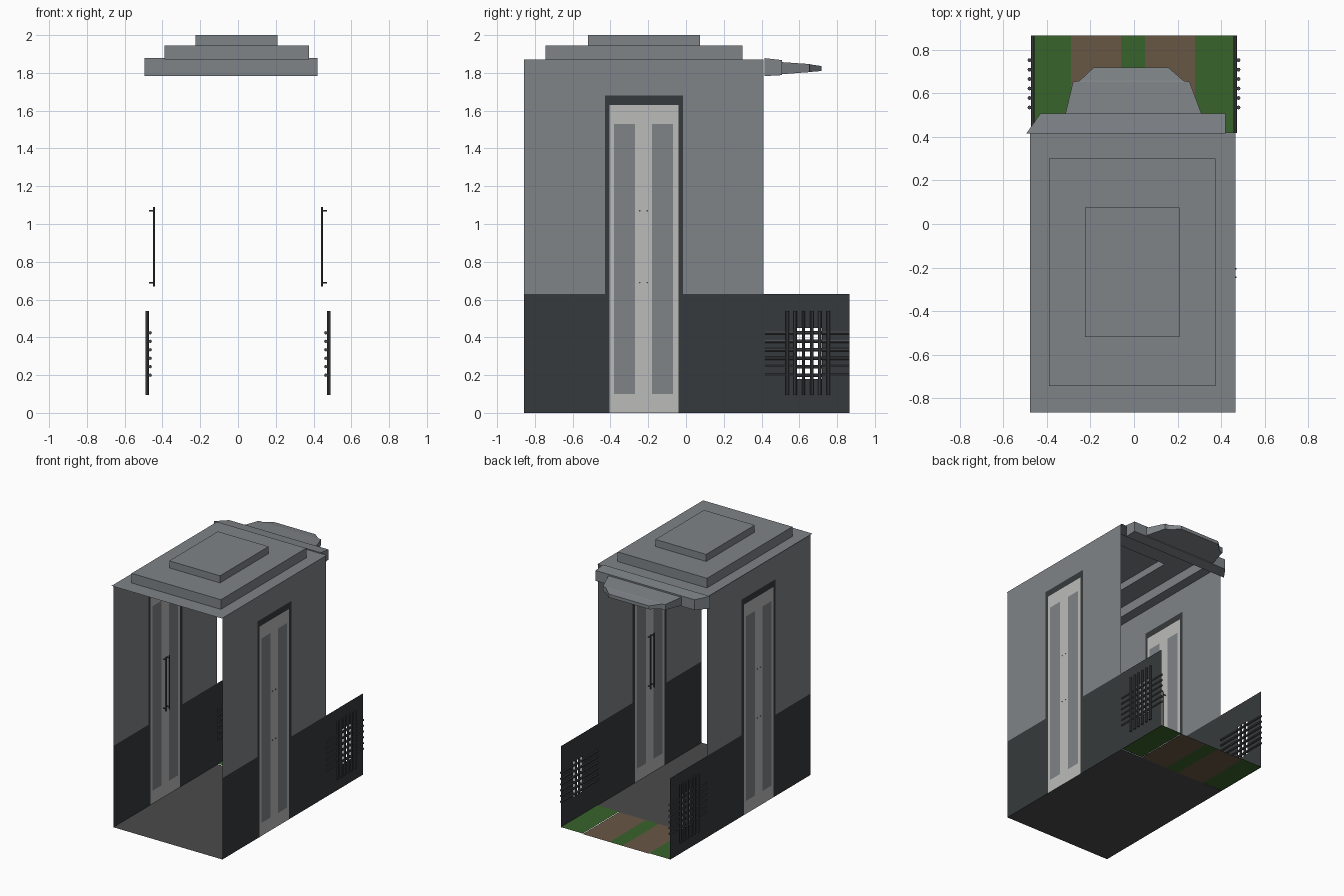
import bpy, bmesh
from mathutils import Matrix

if "Cube" in bpy.data.objects:
    bpy.data.objects.remove(bpy.data.objects["Cube"])


def material(name, rgb):
    m = bpy.data.materials.new(name)
    m.diffuse_color = (*rgb, 1)
    m.use_nodes = True
    m.node_tree.nodes["Principled BSDF"].inputs["Base Color"].default_value = m.diffuse_color
    return m


GREY = material("grey_paint", (0.21, 0.23, 0.245))
DARK = material("dark_base", (0.037, 0.042, 0.045))
DOOR = material("pale_metal", (0.50, 0.50, 0.49))
FLOOR = material("floor_grey", (0.07, 0.07, 0.07))
GRASS = material("grass", (0.04, 0.125, 0.025))
SOIL = material("soil", (0.14, 0.095, 0.06))
IRON = material("iron", (0.06, 0.065, 0.07))


def finish(name, bm, mat):
    me = bpy.data.meshes.new(name)
    bm.to_mesh(me)
    bm.free()
    me.materials.append(mat)
    ob = bpy.data.objects.new(name, me)
    bpy.context.collection.objects.link(ob)
    return ob


def side_panel(name, x, rects, mat):
    """Flat rectangles (y0, y1, z0, z1) on the plane at x."""
    bm = bmesh.new()
    for y0, y1, z0, z1 in rects:
        pts = [(x, y0, z0), (x, y1, z0), (x, y1, z1), (x, y0, z1)]
        if x < 0:
            pts.reverse()
        bm.faces.new([bm.verts.new(p) for p in pts])
    return finish(name, bm, mat)


def floor_panel(name, x0, x1, y0, y1, mat, z=0):
    bm = bmesh.new()
    bm.faces.new([bm.verts.new(p) for p in
                  ((x0, y0, z), (x1, y0, z), (x1, y1, z), (x0, y1, z))])
    return finish(name, bm, mat)


def loft(name, rings, mat, start=False, end=True):
    bm = bmesh.new()
    loops = [[bm.verts.new(p) for p in r] for r in rings]
    for a, b in zip(loops, loops[1:]):
        for i in range(4):
            j = (i + 1) % 4
            bm.faces.new((a[i], a[j], b[j], b[i]))
    if start:
        bm.faces.new(loops[0][::-1])
    if end:
        bm.faces.new(loops[-1])
    bmesh.ops.recalc_face_normals(bm, faces=bm.faces)
    return finish(name, bm, mat)


def bars(name, items, mat, r):
    """Eight-sided rods: (centre, axis, length)."""
    bm = bmesh.new()
    for c, axis, length in items:
        rot = {"z": Matrix(), "y": Matrix.Rotation(1.570796, 4, "X"),
               "x": Matrix.Rotation(1.570796, 4, "Y")}[axis]
        bmesh.ops.create_cone(bm, cap_ends=True, segments=8, radius1=r, radius2=r,
                              depth=length, matrix=Matrix.Translation(c) @ rot)
    return finish(name, bm, mat)


Y0, YW, Y1, TOP = -0.858, 0.41, 0.865, 1.87
for side, s in (("left", -1), ("right", 1)):
    x = s * 0.467
    # upper wall around the door opening
    side_panel(side + "_upper_wall", x, [(Y0, -0.43, 0.63, TOP), (-0.015, YW, 0.63, TOP),
                                         (-0.43, -0.015, 1.68, TOP)], GREY)
    # dark base wall with a square grate opening
    side_panel(side + "_base_wall", x, [(Y0, -0.43, 0, 0.63), (-0.015, 0.583, 0, 0.63),
                                        (0.72, Y1, 0, 0.63), (0.583, 0.72, 0, 0.18),
                                        (0.583, 0.72, 0.45, 0.63)], DARK)
    # door frame, leaves and panes
    side_panel(side + "_door_frame", x, [(-0.43, -0.405, 0, 1.68), (-0.04, -0.015, 0, 1.68),
                                         (-0.405, -0.04, 1.63, 1.68)], DARK)
    side_panel(side + "_door", x, [(-0.405, -0.382, 0, 1.63), (-0.27, -0.18, 0, 1.63),
                                   (-0.07, -0.04, 0, 1.63),
                                   (-0.382, -0.27, 0, 0.1), (-0.18, -0.07, 0, 0.1),
                                   (-0.382, -0.27, 1.53, 1.63), (-0.18, -0.07, 1.53, 1.63)], DOOR)
    side_panel(side + "_door_panes", x, [(-0.382, -0.27, 0.1, 1.53),
                                         (-0.18, -0.07, 0.1, 1.53)], GREY)
    # slim inner handles with end studs
    grips, studs = [], []
    for y in (-0.245, -0.205):
        grips.append(((s * 0.444, y, 0.88), "z", 0.42))
        for z in (0.69, 1.07):
            studs.append(((s * 0.456, y, z), "x", 0.028))
    bars(side + "_door_handles", grips, IRON, 0.005)
    bars(side + "_handle_studs", studs, IRON, 0.004)
    # crossed grate bars
    bars(side + "_grate_bars",
         [((s * 0.48, 0.535 + 0.0435 * i, 0.317), "z", 0.445) for i in range(6)] +
         [((s * 0.465, 0.642, 0.2 + 0.0447 * i), "y", 0.448) for i in range(6)], IRON, 0.009)

# stepped roof shell, open below
roof = [(-0.478, 0.467, -0.865, 0.42, TOP), (-0.39, 0.375, -0.745, 0.30, TOP),
        (-0.39, 0.375, -0.745, 0.30, 1.945), (-0.225, 0.21, -0.52, 0.075, 1.945),
        (-0.225, 0.21, -0.52, 0.075, 2.0)]
loft("stepped_roof", [[(a, c, z), (b, c, z), (b, d, z), (a, d, z)] for a, b, c, d, z in roof], GREY)

# tapering canopy at the back
canopy = [(0.415, -0.495, 0.42, 1.783, 1.878), (0.507, -0.43, 0.42, 1.788, 1.868),
          (0.507, -0.315, 0.31, 1.793, 1.857), (0.653, -0.28, 0.255, 1.804, 1.847),
          (0.658, -0.25, 0.228, 1.805, 1.845), (0.718, -0.186, 0.159, 1.81, 1.836)]
loft("back_canopy", [[(a, y, c), (b, y, c), (b, y, d), (a, y, d)] for y, a, b, c, d in canopy],
     GREY, start=True)

# floor and garden strips
floor_panel("floor", -0.467, 0.467, Y0, 0.42, FLOOR)
edges = (-0.467, -0.29, -0.06, 0.05, 0.28, 0.467)
for i in range(5):
    kind = "soil" if i % 2 else "grass"
    floor_panel(f"{kind}_strip_{i + 1}", edges[i], edges[i + 1], 0.42, Y1,
                SOIL if i % 2 else GRASS, 0.004 if i in (0, 4) else 0)
